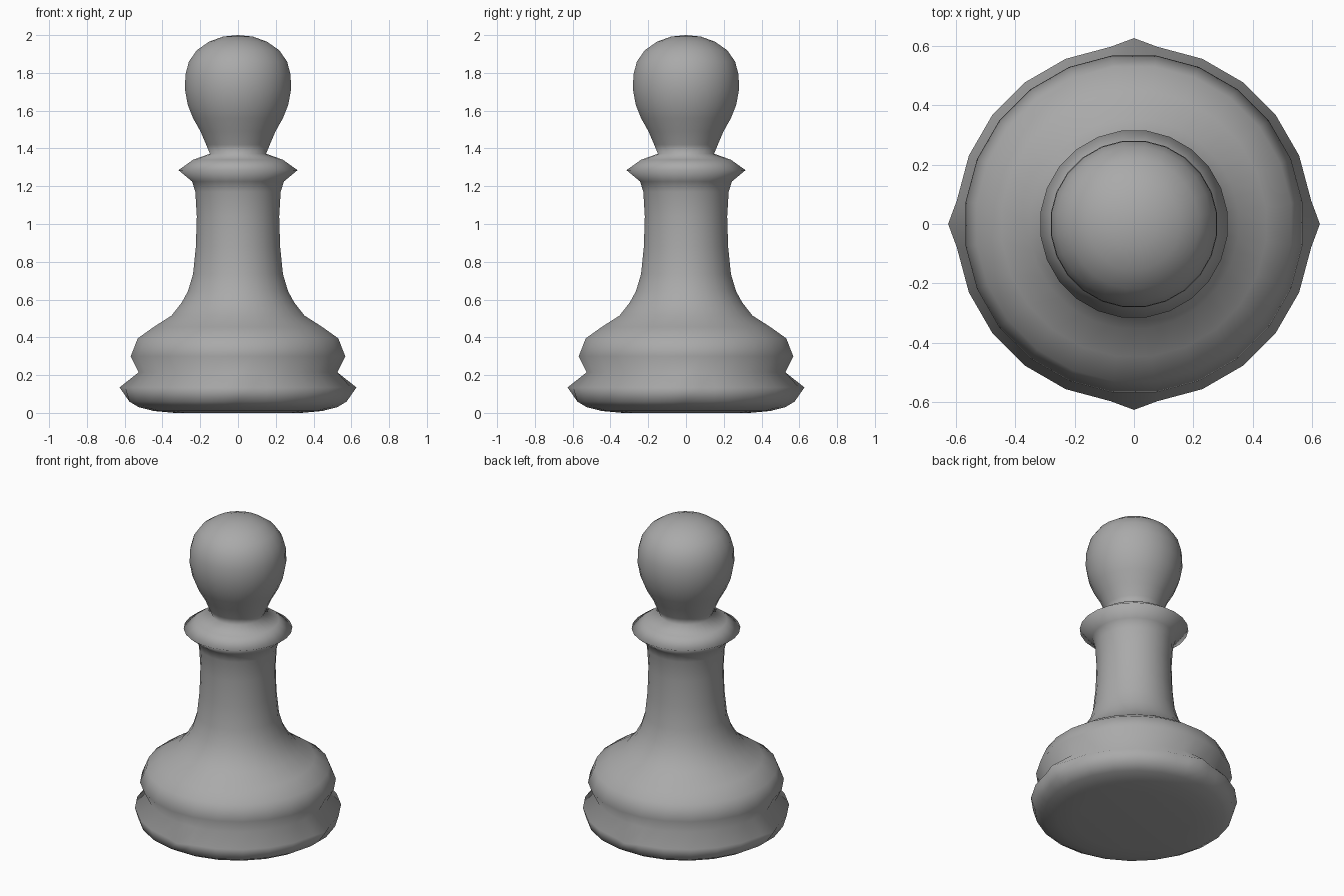
import bpy, bmesh, math

cube = bpy.data.objects.get("Cube")
if cube:
    bpy.data.objects.remove(cube, do_unlink=True)

grey = bpy.data.materials.new("plain grey")
grey.use_nodes = True
COLOUR = (0.4, 0.4, 0.4, 1)
grey.diffuse_color = COLOUR
grey.node_tree.nodes["Principled BSDF"].inputs["Base Color"].default_value = COLOUR

SEGMENTS = 48


def lathe(name, profile, spike_ring=None):
    """Turn a (radius, height) profile; radius 0 gives a pole."""
    bm = bmesh.new()
    rings = []
    for i, (r, z) in enumerate(profile):
        if r == 0:
            rings.append([bm.verts.new((0, 0, z))] * SEGMENTS)
            continue
        ring = []
        for s in range(SEGMENTS):
            a = math.tau * s / SEGMENTS
            # Even points sit on the chords of a 24-sided outline
            rad = r * (math.cos(math.pi / 24) if s % 2 == 0 else 1)
            if i == spike_ring and s % 12 == 0:
                rad = r * 1.04
            ring.append(bm.verts.new((rad * math.cos(a), rad * math.sin(a), z)))
        rings.append(ring)
    for low, high in zip(rings, rings[1:]):
        for s in range(SEGMENTS):
            t = (s + 1) % SEGMENTS
            corners = dict.fromkeys((low[s], low[t], high[t], high[s]))
            bm.faces.new(list(corners))
    bmesh.ops.recalc_face_normals(bm, faces=bm.faces)
    mesh = bpy.data.meshes.new(name)
    bm.to_mesh(mesh)
    bm.free()
    mesh.materials.append(grey)
    mesh.shade_smooth()
    obj = bpy.data.objects.new(name, mesh)
    bpy.context.collection.objects.link(obj)
    return obj


# Foot, groove, shoulder, stem, collar and round head in one turned piece
lathe("pawn", [
    (0, 0), (0.34, 0), (0.45, 0.01), (0.53, 0.03), (0.58, 0.06),
    (0.603, 0.135), (0.53, 0.215),
    (0.573, 0.3), (0.535, 0.395), (0.45, 0.455), (0.355, 0.515),
    (0.3, 0.585), (0.267, 0.645), (0.24, 0.735), (0.225, 0.88),
    (0.22, 1.04), (0.228, 1.17), (0.245, 1.225),
    (0.318, 1.285), (0.24, 1.34), (0.15, 1.372),
    (0.17, 1.42), (0.2, 1.49), (0.24, 1.56), (0.268, 1.63),
    (0.283, 1.71), (0.281, 1.79), (0.262, 1.86), (0.22, 1.92),
    (0.155, 1.965), (0.08, 1.992), (0, 2),
], spike_ring=5)
